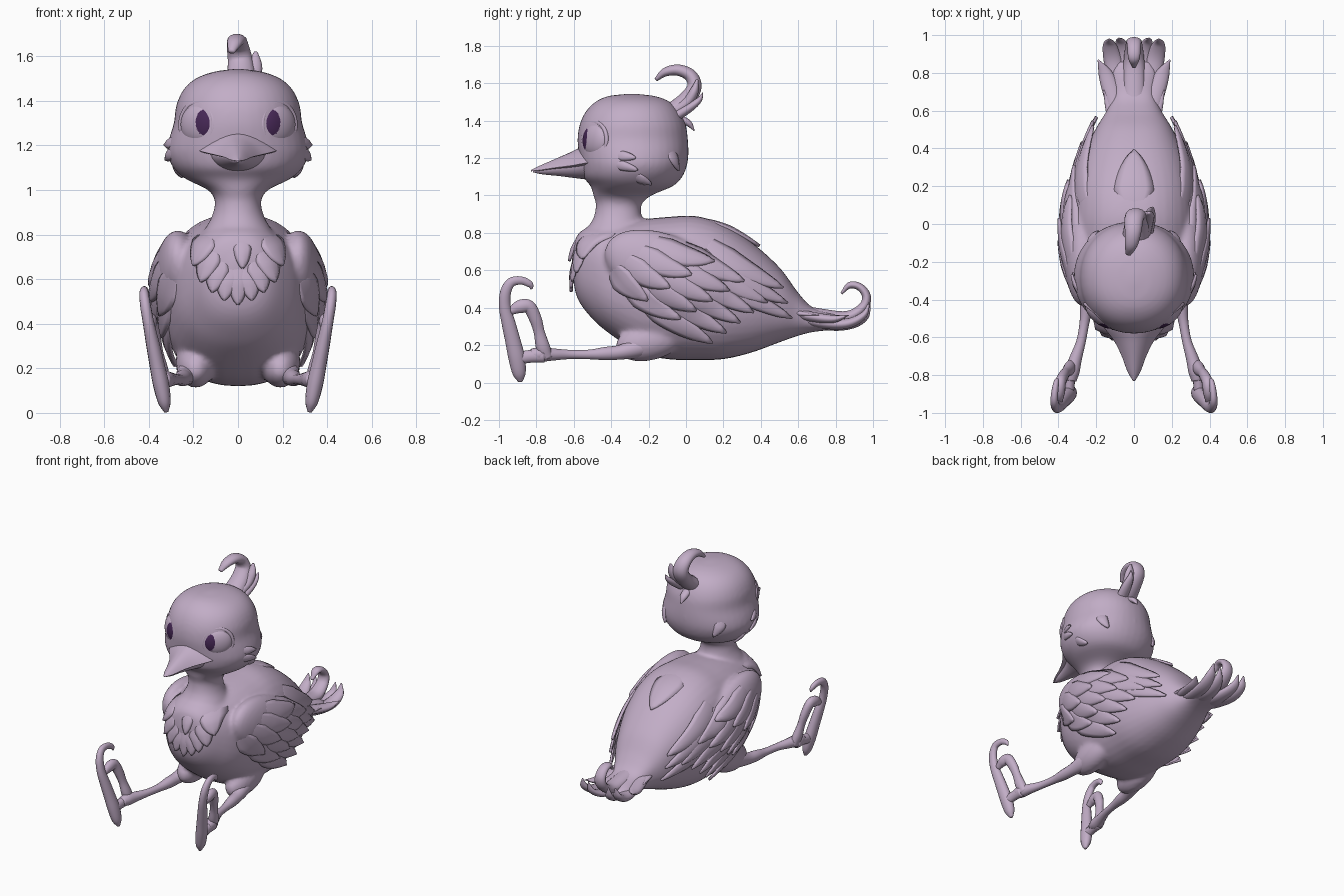
import bpy, bmesh, math
from mathutils import Vector, Matrix
from mathutils.bvhtree import BVHTree

if "Cube" in bpy.data.objects:
    bpy.data.objects.remove(bpy.data.objects["Cube"])

def material(name, col):
    m = bpy.data.materials.new(name)
    m.diffuse_color = (*col, 1)
    m.use_nodes = True
    m.node_tree.nodes["Principled BSDF"].inputs["Base Color"].default_value = m.diffuse_color
    return m

LILAC = material("lilac", (0.54, 0.42, 0.57))
DARK = material("dark purple", (0.06, 0.02, 0.09))

def finish(name, bm, mirror=False, solid=0):
    bmesh.ops.recalc_face_normals(bm, faces=bm.faces)
    me = bpy.data.meshes.new(name)
    bm.to_mesh(me)
    bm.free()
    for p in me.polygons:
        p.use_smooth = True
    me.materials.append(LILAC)
    ob = bpy.data.objects.new(name, me)
    bpy.context.collection.objects.link(ob)
    if solid:
        ob.modifiers.new("thick", 'SOLIDIFY').thickness = solid
        ob.modifiers["thick"].offset = 0
    if mirror:
        ob.modifiers.new("mirror", 'MIRROR').use_mirror_merge = False
    return ob

def spline(pts, n=6):
    """Catmull-Rom through tuples of any length."""
    P = [Vector(p) for p in pts]
    P = [P[0] * 2 - P[1]] + P + [P[-1] * 2 - P[-2]]
    out = []
    for a, b, c, d in zip(P, P[1:], P[2:], P[3:]):
        for i in range(n):
            t = i / n
            out.append(0.5 * (2 * b + (c - a) * t + (2 * a - 5 * b + 4 * c - d) * t * t
                              + (3 * b - a - 3 * c + d) * t ** 3))
    return out + [P[-2]]

def loft(bm, rings):
    vs = [[bm.verts.new(p) for p in r] for r in rings]
    n = len(vs[0])
    for a, b in zip(vs, vs[1:]):
        for i in range(n):
            bm.faces.new((a[i], a[(i + 1) % n], b[(i + 1) % n], b[i]))
    bm.faces.new(vs[0])
    bm.faces.new(vs[-1][::-1])

def sup(v, p):
    return math.copysign(abs(v) ** p, v)

def circle(n):
    return [(math.cos(2 * math.pi * i / n), math.sin(2 * math.pi * i / n)) for i in range(n)]

def tube_into(bm, pts, flat=1.0, n=14):
    """Tapered tube along (x, y, z, radius) points."""
    S = spline(pts)
    C = [Vector(s[:3]) for s in S]
    rings = []
    for i, c in enumerate(C):
        t = (C[min(i + 1, len(C) - 1)] - C[max(i - 1, 0)]).normalized()
        a = Vector((1, 0, 0))
        a = (a - t * a.dot(t)).normalized()
        b = t.cross(a)
        r = max(S[i][3], 0.002)
        rings.append([c + a * r * u + b * r * flat * v for u, v in circle(n)])
    loft(bm, rings)

def tubes(name, paths, flat=1.0, mirror=False):
    bm = bmesh.new()
    for p in paths:
        tube_into(bm, p, flat)
    return finish(name, bm, mirror)

# ---- core: body, neck and head, wing bases, thighs, fused by remesh
bm = bmesh.new()
BODY = [(-.61, .64, .03, .05), (-.58, .62, .14, .17), (-.5, .59, .22, .25), (-.4, .55, .28, .295),
        (-.25, .515, .32, .355), (-.1, .505, .335, .38), (.05, .505, .335, .385), (.2, .485, .32, .36),
        (.35, .455, .275, .295), (.5, .415, .205, .2), (.6, .365, .145, .115), (.68, .335, .115, .065),
        (.8, .325, .12, .04), (.86, .325, .09, .02)]
loft(bm, [[(s[2] * sup(u, .85), s[0], s[1] + s[3] * sup(v, .85)) for u, v in circle(40)]
          for s in spline(BODY)])
HEAD = [(.68, -.38, .2, .19), (.8, -.375, .16, .165), (.88, -.365, .118, .13), (.95, -.36, .104, .122),
        (1.0, -.34, .135, .155), (1.05, -.29, .235, .22), (1.1, -.285, .29, .265), (1.16, -.28, .317, .285),
        (1.22, -.28, .312, .293), (1.3, -.285, .288, .295), (1.38, -.285, .277, .283), (1.45, -.285, .245, .25),
        (1.5, -.285, .19, .2), (1.53, -.29, .11, .13), (1.543, -.29, .02, .03)]
loft(bm, [[(s[2] * sup(u, .95), s[1] + s[3] * sup(v, .95), s[0]) for u, v in circle(40)]
          for s in spline(HEAD)])
for s in (1, -1):
    for loc, rot, size in (((.27, -.09, .58), -25, (.11, .37, .2)), ((.19, -.19, .225), 14, (.09, .19, .105))):
        M = Matrix.Translation((s * loc[0], loc[1], loc[2])) @ Matrix.Rotation(math.radians(rot), 4, 'X') \
            @ Matrix.Diagonal((*size, 1))
        bmesh.ops.create_uvsphere(bm, u_segments=32, v_segments=20, radius=1, matrix=M)
core = finish("body_and_head", bm)
rm = core.modifiers.new("fuse", 'REMESH')
rm.mode, rm.voxel_size, rm.use_smooth_shade = 'VOXEL', 0.013, True
sm = core.modifiers.new("soften", 'SMOOTH')
sm.factor, sm.iterations = 0.5, 6
deps = bpy.context.evaluated_depsgraph_get()
fused = bpy.data.meshes.new_from_object(core.evaluated_get(deps))
core.modifiers.clear()
core.data = fused
if not fused.materials:
    fused.materials.append(LILAC)
BVH = BVHTree.FromPolygons([v.co for v in fused.vertices], [p.vertices for p in fused.polygons])

# ---- feathers laid on the core surface, seen along an axis
VIEW = {'side': lambda a, b: Vector((2, a, b)), 'front': lambda a, b: Vector((a, -2, b)),
        'top': lambda a, b: Vector((a, b, 2))}
RAY = {'side': Vector((-1, 0, 0)), 'front': Vector((0, 1, 0)), 'top': Vector((0, 0, -1))}

def feather(bm, view, root, tip, w, lift, bend=0.0):
    r, t = Vector(root), Vector(tip)
    d = t - r
    side = Vector((-d.y, d.x)).normalized()
    rows = []
    N = 12
    for i in range(N + 1):
        k = i / N
        c = r + d * k + side * bend * math.sin(math.pi * k)
        hw = w * (1 - k ** 2.5) ** .8 * (.5 + .5 * min(1, k * 3)) + .001
        row = []
        for u in (-1, -.6, 0, .6, 1):
            q = c + side * hw * u
            o = VIEW[view](q.x, q.y)
            p, nrm = BVH.ray_cast(o, RAY[view])[:2]
            if p is None:
                p, nrm = BVH.find_nearest(o + RAY[view] * 1.8)[:2]
            row.append(bm.verts.new(p + nrm * (lift * k - .009 + .010 * min(1, 2 * k) * (1 - u * u))))
        rows.append(row)
    for a, b in zip(rows, rows[1:]):
        for j in range(4):
            bm.faces.new((a[j], a[j + 1], b[j + 1], b[j]))

def lerp(a, b, k):
    return (a[0] + (b[0] - a[0]) * k, a[1] + (b[1] - a[1]) * k)

# rows: root range, tip range, count, half width, lift
ROWS = [((0, .66), (.1, .76), (.55, .35), (.5, .5), 3, .06, .035),
        ((-.27, .48), (.02, .70), (.14, .23), (.42, .43), 5, .065, .034),
        ((-.34, .54), (-.05, .74), (-.03, .35), (.3, .54), 5, .065, .032),
        ((-.4, .62), (-.2, .76), (-.2, .45), (.14, .64), 4, .065, .026)]
bm = bmesh.new()
for r0, r1, t0, t1, n, w, lift in ROWS:
    for i in range(n):
        k = i / (n - 1)
        feather(bm, 'side', lerp(r0, r1, k), lerp(t0, t1, k), w, lift, -.02)
finish("wing_feathers", bm, True, .012)

bm = bmesh.new()
for x, z in ((.185, .66), (.155, .59), (.11, .545), (.06, .51)):
    feather(bm, 'front', (x * .75, z + .15), (x, z), .052, .024)
finish("chest_feathers", bm, True, .01)
bm = bmesh.new()
feather(bm, 'front', (0, .66), (0, .49), .05, .024)
feather(bm, 'front', (.02, .78), (.02, .65), .04, .016)
feather(bm, 'top', (0, .08), (0, .385), .11, .014)
finish("middle_feathers", bm, False, .01)
bm = bmesh.new()
for r, t in (((-.38, 1.22), (-.27, 1.2)), ((-.39, 1.17), (-.26, 1.14)),
             ((-.08, 1.25), (-.05, 1.14)), ((-.28, 1.1), (-.19, 1.07))):
    feather(bm, 'side', r, t, .025, .016)
finish("cheek_tufts", bm, True, .008)

# ---- beak: upper and lower halves
BEAK = spline([(-.46, .20, 1.168, .10, .09), (-.54, .165, 1.16, .105, .075), (-.62, .105, 1.15, .08, .055),
               (-.7, .065, 1.143, .052, .038), (-.78, .035, 1.133, .027, .02), (-.83, .006, 1.13, .006, .006)])
for name, k, up, low in (("upper_beak", 1, 1, .1), ("lower_beak", .8, .1, 1)):
    bm = bmesh.new()
    loft(bm, [[(s[1] * k * u, s[0] + (.012 if k < 1 else 0),
                s[2] + (s[3] * up * v ** 1.9 if v > 0 else s[4] * low * v)
                + .015 * abs(u) ** 3 * (s[1] / .19)) for u, v in circle(32)] for s in BEAK])
    finish(name, bm)

# ---- eyes: flattened balls with cut-in pupils, and eyelid rims
look = Vector((.65, -.76, .03)).normalized()
eye = Vector((.179, -.482, 1.295))
turn = Matrix.Translation(eye) @ look.to_track_quat('Z', 'Y').to_matrix().to_4x4()
bm = bmesh.new()
bmesh.ops.create_uvsphere(bm, u_segments=96, v_segments=72, radius=1,
                          matrix=turn @ Matrix.Diagonal((.095, .09, .046, 1)))
ball = finish("eyes", bm, True)
ball.data.materials.append(DARK)
for p in ball.data.polygons:
    c = p.center
    if (c - eye).dot(look) > 0 and ((c.x - .15) / .04) ** 2 + ((c.z - 1.303) / .058) ** 2 < 1:
        p.material_index = 1
bpy.ops.mesh.primitive_torus_add(major_segments=48, minor_segments=10, major_radius=.096, minor_radius=.012)
rim = bpy.context.object
rim.name = "eyelid_rims"
rim.data.transform(turn @ Matrix.Translation((0, 0, .006)))
rim.data.materials.append(LILAC)
for p in rim.data.polygons:
    p.use_smooth = True
rim.modifiers.new("mirror", 'MIRROR').use_mirror_merge = False

# ---- crest
tubes("crest", [
    [(.01, -.08, 1.44, .075), (.015, .0, 1.51, .065), (.01, .045, 1.58, .056), (.0, .025, 1.64, .05),
     (-.005, -.04, 1.67, .044), (-.015, -.11, 1.66, .034), (-.03, -.16, 1.62, .015)],
    [(.04, -.06, 1.45, .045), (.06, .01, 1.5, .042), (.075, .045, 1.56, .034), (.08, .06, 1.62, .008)],
    [(.06, -.06, 1.42, .04), (.08, .02, 1.47, .034), (.09, .07, 1.51, .022), (.1, .09, 1.55, .003)],
    [(.01, -.03, 1.41, .03), (.01, .015, 1.385, .025), (.01, .045, 1.345, .003)]], .7)

# ---- tail: flat fan feathers and a middle curl
tubes("tail_fan", [
    [(.05, .56, .36, .05), (.08, .72, .32, .055), (.11, .86, .315, .05), (.13, .95, .36, .035), (.13, .98, .43, .004)],
    [(.02, .56, .36, .05), (.04, .75, .31, .055), (.05, .88, .31, .045), (.07, .96, .35, .03), (.08, .985, .42, .004)],
    [(.07, .54, .38, .05), (.11, .68, .35, .05), (.15, .79, .34, .038), (.19, .87, .36, .003)],
    [(.08, .5, .4, .04), (.12, .6, .37, .03), (.16, .71, .36, .003)]], .55, True)
tubes("tail_curl", [
    [(0, .56, .39, .06), (0, .72, .36, .06), (0, .86, .35, .055), (0, .945, .4, .045), (0, .965, .46, .04),
     (0, .93, .51, .035), (0, .875, .52, .03), (0, .83, .475, .01)]], .6)

# ---- legs and feet
tubes("shanks", [[(.2, -.14, .22, .06), (.22, -.26, .185, .055), (.24, -.35, .162, .04), (.25, -.43, .155, .036),
                  (.262, -.52, .15, .026), (.28, -.62, .15, .025), (.308, -.71, .15, .033), (.328, -.78, .15, .04),
                  (.335, -.83, .15, .03)]], 1, True)

def foot(p):
    return [(.232 + .18 * z - .1 * y, y, z, r * .8) for y, z, r in p]

tubes("feet", [foot(p) for p in (
    [(-.885, .004, .012), (-.892, .05, .036), (-.905, .13, .045), (-.925, .22, .042), (-.947, .31, .038),
     (-.968, .4, .032), (-.965, .48, .03), (-.935, .535, .026), (-.88, .545, .022), (-.835, .525, .018),
     (-.825, .5, .006)],
    [(-.74, .13, .03), (-.765, .19, .038), (-.785, .27, .03), (-.805, .34, .034), (-.84, .405, .036),
     (-.89, .405, .036), (-.94, .38, .02)],
    [(-.76, .145, .04), (-.83, .14, .035), (-.9, .13, .035)])], 1.25, True)
